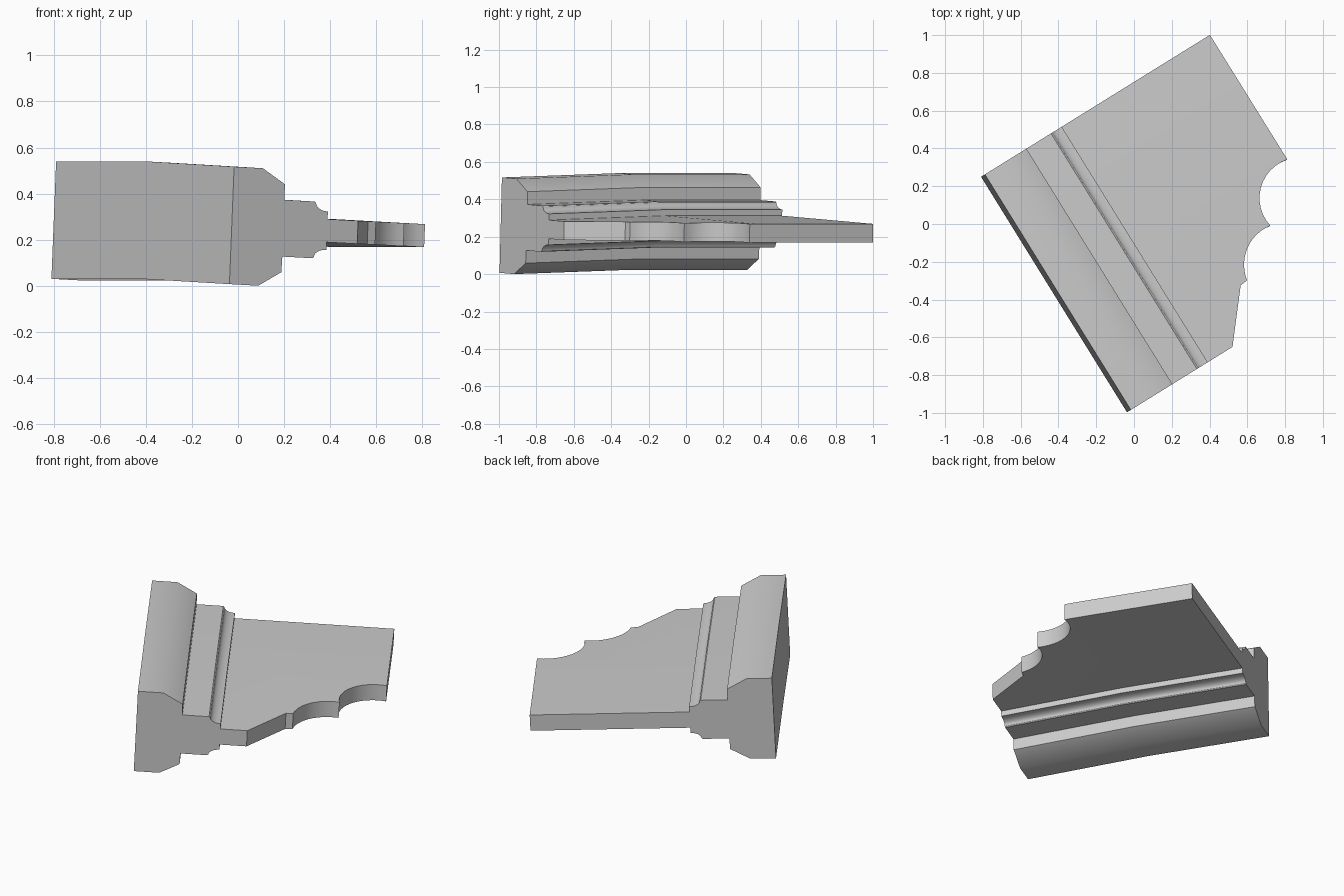
import bpy, bmesh, math
from mathutils import Vector

if "Cube" in bpy.data.objects:
    bpy.data.objects.remove(bpy.data.objects["Cube"])

U = Vector((0.85, 0.5268))      # outward from the back plate
V = Vector((0.5268, -0.85))     # along the back plate
ORIGIN = Vector((-0.81, 0.25))
LENGTH, HEIGHT, TILT = 1.467, 0.51, 0.047
FACE, Z0, Z1 = 0.487, 0.205, 0.305   # shelf root and its lower/upper heights


def arc(p, q, r, n):
    """Points on the circle through p, q, r, running from p to r."""
    p, q, r = Vector(p), Vector(q), Vector(r)
    d = 2 * (p.x * (q.y - r.y) + q.x * (r.y - p.y) + r.x * (p.y - q.y))
    s = [w.length_squared for w in (p, q, r)]
    c = Vector(((s[0] * (q.y - r.y) + s[1] * (r.y - p.y) + s[2] * (p.y - q.y)) / d,
                (s[0] * (r.x - q.x) + s[1] * (p.x - r.x) + s[2] * (q.x - p.x)) / d))
    a0, aq, a1 = (math.atan2((w - c).y, (w - c).x) for w in (p, q, r))
    full = 2 * math.pi
    sweep = (a1 - a0) % full
    if (aq - a0) % full > sweep:
        sweep -= full
    rad = (p - c).length
    return [c + rad * Vector((math.cos(a0 + sweep * i / n), math.sin(a0 + sweep * i / n)))
            for i in range(n + 1)]


def prism(bm, points, offset):
    face = bm.faces.new([bm.verts.new(p) for p in points])
    ext = bmesh.ops.extrude_face_region(bm, geom=[face])
    moved = [g for g in ext["geom"] if isinstance(g, bmesh.types.BMVert)]
    bmesh.ops.translate(bm, verts=moved, vec=offset)


bm = bmesh.new()

# Moulded plate: lower half profile with chamfer, step and cove, then mirrored
half = [(0, 0), (0.147, 0), (0.262, 0.064), (0.264, 0.132), (0.418, 0.132)]
for i in range(7):
    t = math.pi / 2 * i / 6
    half.append((FACE - 0.062 * math.cos(t), 0.138 + 0.034 * math.sin(t)))
profile = half + [(FACE, Z0), (FACE, Z1)] + [(a, HEIGHT - c) for a, c in reversed(half)]
prism(bm, [(a, 0, c) for a, c in profile], (0, LENGTH, 0))

# Shelf with two scooped bites, outlined as seen from above
edge = [Vector((0.40, 1.0))]
edge += arc((0.81, 0.34), (0.663, 0.12), (0.72, -0.01), 12)
edge += arc((0.72, -0.01), (0.582, -0.19), (0.597, -0.30), 12)[1:]
edge += [Vector((0.563, -0.325)), Vector((0.518, -0.65))]
outline = [((p - ORIGIN).dot(U) - 0.012, (p - ORIGIN).dot(V)) for p in edge]
outline[0] = (outline[0][0], 0)
outline[-1] = (outline[-1][0], LENGTH)
outline = [(FACE, 0)] + outline + [(FACE, LENGTH)]
prism(bm, [(a, b, Z0) for a, b in outline], (0, 0, Z1 - Z0))

# Open the shared wall and weld plate and shelf into one piece
wall = [f for f in bm.faces if all(abs(v.co.x - FACE) < 1e-4 and
        Z0 - 1e-4 < v.co.z < Z1 + 1e-4 for v in f.verts)]
bmesh.ops.delete(bm, geom=wall, context='FACES')
bmesh.ops.remove_doubles(bm, verts=bm.verts, dist=1e-4)

# Slight sag past the middle, then tilt and place
bmesh.ops.bisect_plane(bm, geom=bm.verts[:] + bm.edges[:] + bm.faces[:],
                       plane_co=(0, LENGTH / 2, 0), plane_no=(0, 1, 0))
for v in bm.verts:
    a, b, c = v.co
    xy = ORIGIN + U * (a + TILT * c) + V * b
    sag = 0.023 * max(0, b / LENGTH * 2 - 1)
    v.co = (xy.x, xy.y, 0.03 + c - TILT * a - sag)
bmesh.ops.recalc_face_normals(bm, faces=bm.faces)

mesh = bpy.data.meshes.new("moulded_bracket")
bm.to_mesh(mesh)
bm.free()
obj = bpy.data.objects.new("moulded_bracket", mesh)
bpy.context.collection.objects.link(obj)
bpy.context.view_layer.objects.active = obj
obj.select_set(True)
bpy.ops.object.shade_smooth_by_angle(angle=math.radians(35))
